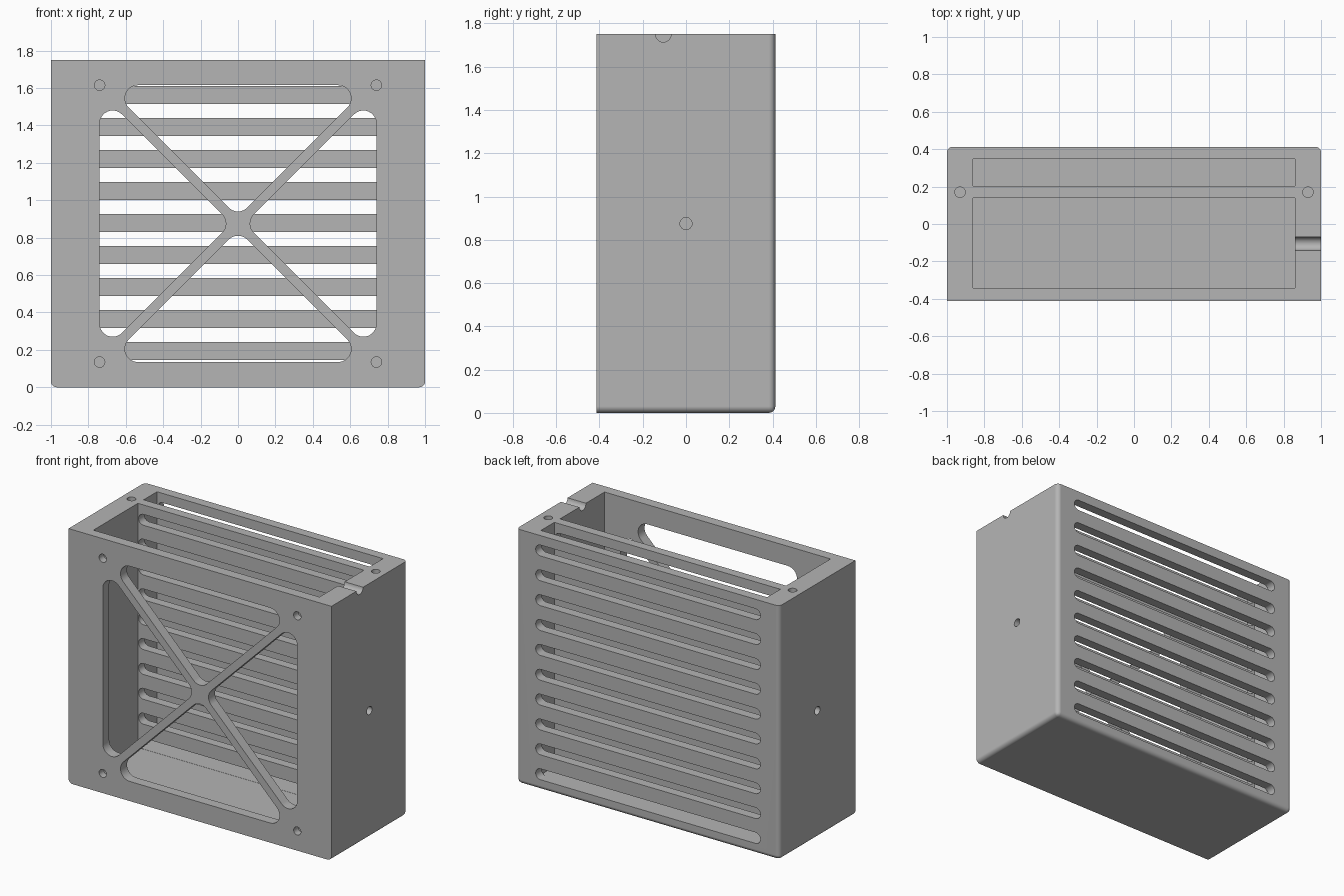
import bpy, bmesh, math
from mathutils import Vector

if "Cube" in bpy.data.objects:
    bpy.data.objects.remove(bpy.data.objects["Cube"])

W, D, H = 1.0, 0.413, 1.75      # half width, half depth, height
MID = 0.875                     # centre height of the grille
HOLE = 0.028

grey = bpy.data.materials.new("grey plastic")
grey.diffuse_color = (0.46, 0.46, 0.46, 1)
grey.use_nodes = True
grey.node_tree.nodes["Principled BSDF"].inputs["Base Color"].default_value = grey.diffuse_color


def make_object(name, bm):
    bmesh.ops.recalc_face_normals(bm, faces=bm.faces)
    mesh = bpy.data.meshes.new(name)
    bm.to_mesh(mesh)
    bm.free()
    mesh.materials.append(grey)
    obj = bpy.data.objects.new(name, mesh)
    bpy.context.collection.objects.link(obj)
    return obj


def prism(bm, outline, axis, lo, hi):
    """Extrude a 2D outline along an axis from lo to hi."""
    def place(a, b, c):
        return {"x": (c, a, b), "y": (a, c, b), "z": (a, b, c)}[axis]
    rings = [[bm.verts.new(place(a, b, c)) for a, b in outline] for c in (lo, hi)]
    bm.faces.new(rings[0])
    bm.faces.new(rings[1][::-1])
    n = len(outline)
    for i in range(n):
        j = (i + 1) % n
        bm.faces.new((rings[0][i], rings[1][i], rings[1][j], rings[0][j]))


def rect(a0, a1, b0, b1):
    return [(a0, b0), (a1, b0), (a1, b1), (a0, b1)]


def circle(a, b, r, n=24):
    return [(a + r * math.cos(math.tau * i / n), b + r * math.sin(math.tau * i / n))
            for i in range(n)]


def rounded(points, r, steps=10):
    """Convex outline with every corner filleted."""
    pts, out = [Vector(p) for p in points], []
    for i, p in enumerate(pts):
        u = (pts[i - 1] - p).normalized()
        v = (pts[(i + 1) % len(pts)] - p).normalized()
        half = u.angle(v) / 2
        centre = p + (u + v).normalized() * r / math.sin(half)
        start = p + u * r / math.tan(half) - centre
        end = p + v * r / math.tan(half) - centre
        sweep = math.pi - 2 * half
        for k in range(steps + 1):
            t = k / steps
            q = (start * math.sin((1 - t) * sweep) + end * math.sin(t * sweep)) / math.sin(sweep)
            out.append(tuple(centre + q))
    return out


# Case block, rounded along the back uprights and the bottom except its front edge
bm = bmesh.new()
prism(bm, rect(-W, W, -D, D), "z", 0, H)
soft = []
for e in bm.edges:
    a, b = (v.co for v in e.verts)
    back_upright = a.y > 0 and b.y > 0 and abs(a.z - b.z) > 1
    bottom = a.z < 0.01 and b.z < 0.01 and (a.y > 0 or b.y > 0)
    if back_upright or bottom:
        soft.append(e)
bmesh.ops.bevel(bm, geom=soft, offset=0.03, segments=5, profile=0.5, affect="EDGES")
case = make_object("case", bm)

cutters = []

# Front chamber and rear filter slot, open at the top
bm = bmesh.new()
for y0, y1 in ((-0.343, 0.14), (0.203, 0.348)):
    prism(bm, rect(-0.86, 0.86, y0, y1), "z", 0.07, H + 0.1)
cutters.append(make_object("chamber_cutter", bm))

# Vent slots through the middle and back walls
bm = bmesh.new()
r = 0.0375
for k in range(10):
    z = 0.1085 + 0.171 * k
    outline = []
    for side in (1, -1):
        for i in range(13):
            t = -math.pi / 2 + math.pi * i / 12
            outline.append((side * (0.855 - r + r * math.cos(t)), z + side * r * math.sin(t)))
    prism(bm, outline, "y", 0.1, 0.6)
cutters.append(make_object("vent_cutter", bm))

# Four rounded triangles leave a diagonal cross in the front wall
bm = bmesh.new()
gap, edge = 0.036, 0.74
triangle = rounded([(0, gap), (edge - gap, edge), (gap - edge, edge)], 0.07)
for k in range(4):
    c, s = ((1, 0), (0, 1), (-1, 0), (0, -1))[k]
    prism(bm, [(c * a - s * b, MID + s * a + c * b) for a, b in triangle], "y", -0.6, -0.3)
cutters.append(make_object("grille_cutter", bm))

# Blind screw holes in front, top and sides, plus the cable notch
bm = bmesh.new()
for sx in (-1, 1):
    for sz in (-1, 1):
        prism(bm, circle(sx * edge, MID + sz * edge, HOLE), "y", -0.6, -D + 0.05)
    prism(bm, circle(sx * 0.93, 0.17, HOLE), "z", H - 0.12, H + 0.1)
    prism(bm, circle(0, MID, HOLE), "x", *sorted((sx * 0.9, sx * 1.2)))
prism(bm, circle(-0.105, H, 0.036), "x", 0.8, 1.2)
cutters.append(make_object("hole_cutter", bm))

# Cut everything out of the case
bpy.context.view_layer.objects.active = case
for cutter in cutters:
    cutter.hide_render = True
    mod = case.modifiers.new(cutter.name, "BOOLEAN")
    mod.operation, mod.solver, mod.object = "DIFFERENCE", "EXACT", cutter
    bpy.ops.object.modifier_apply(modifier=mod.name)
    bpy.data.objects.remove(cutter)

bpy.ops.object.select_all(action="DESELECT")
case.select_set(True)
bpy.ops.object.shade_smooth_by_angle(angle=math.radians(35))
normals = case.modifiers.new("clean_normals", "WEIGHTED_NORMAL")
normals.keep_sharp = True
